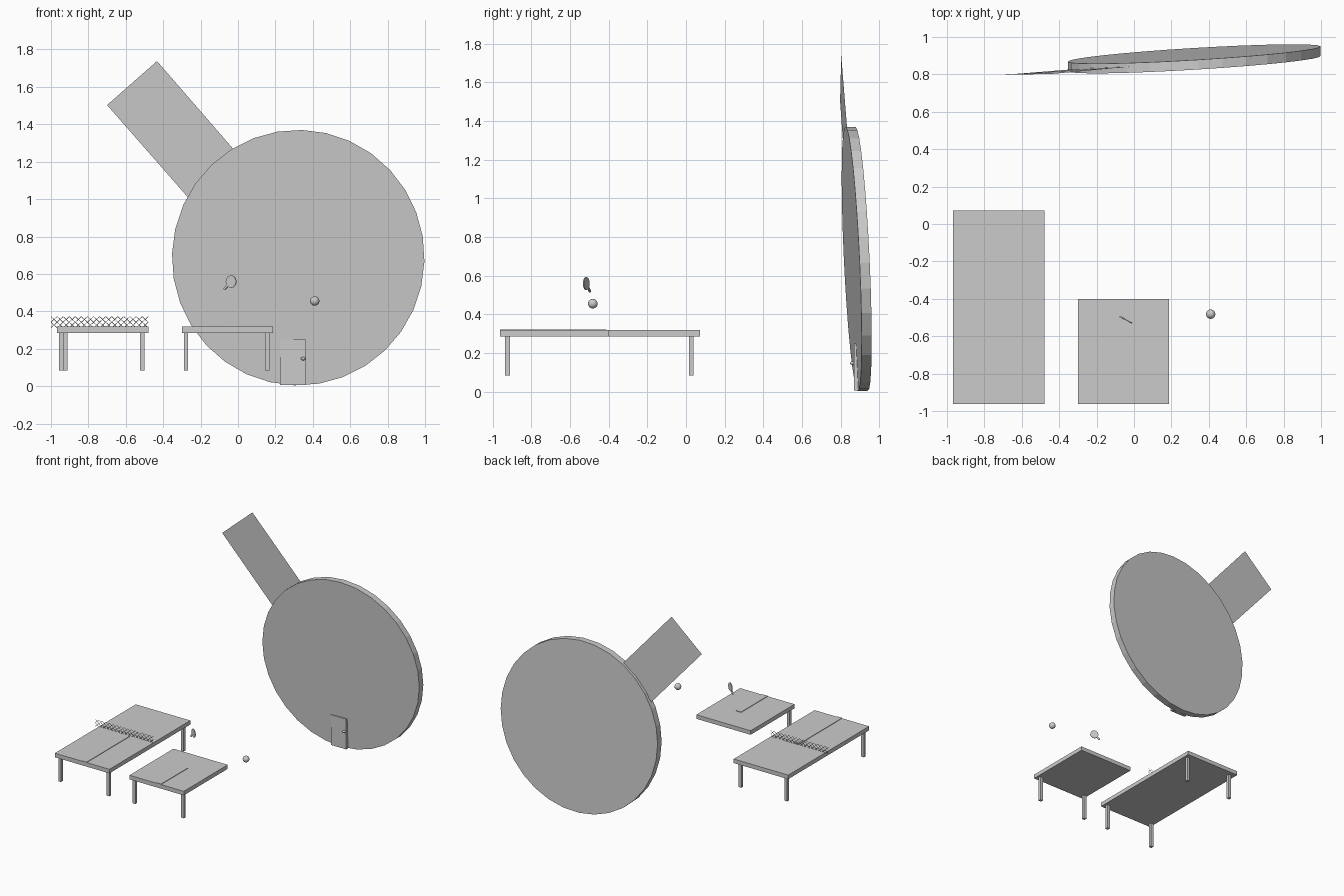
import bpy, bmesh, math
from mathutils import Vector, Matrix

if "Cube" in bpy.data.objects:
    bpy.data.objects.remove(bpy.data.objects["Cube"])


def mesh_object(name, verts, faces):
    me = bpy.data.meshes.new(name)
    me.from_pydata(verts, [], faces)
    bm = bmesh.new()
    bm.from_mesh(me)
    bmesh.ops.recalc_face_normals(bm, faces=bm.faces)
    bm.to_mesh(me)
    bm.free()
    ob = bpy.data.objects.new(name, me)
    bpy.context.collection.objects.link(ob)
    return ob


def box(name, lo, hi):
    v = [(x, y, z) for x in (lo[0], hi[0]) for y in (lo[1], hi[1]) for z in (lo[2], hi[2])]
    f = [(0, 1, 3, 2), (4, 6, 7, 5), (0, 4, 5, 1), (2, 3, 7, 6), (0, 2, 6, 4), (1, 5, 7, 3)]
    return mesh_object(name, v, f)


def prism(name, front, back):
    n = len(front)
    faces = [tuple(range(n)), tuple(range(n, 2 * n))]
    faces += [(i, (i + 1) % n, n + (i + 1) % n, n + i) for i in range(n)]
    return mesh_object(name, front + back, faces)


def ball(name, loc, size, segs=16, rings=10):
    bpy.ops.mesh.primitive_uv_sphere_add(segments=segs, ring_count=rings, radius=1, location=loc)
    ob = bpy.context.object
    ob.name = name
    ob.scale = size
    bpy.ops.object.shade_smooth()
    return ob


def table(name, x0, x1, y0, y1, legs, line_x, line_end):
    box(name + "_top", (x0, y0, 0.285), (x1, y1, 0.318))
    for i, (x, y) in enumerate(legs):
        box(f"{name}_leg_{i}", (x - .012, y - .012, 0.083), (x + .012, y + .012, 0.287))
    # raised centre line
    box(name + "_centre_line", (line_x - .022, y0, 0.316), (line_x + .022, line_end, 0.322))


# full table with four legs, half table with only the front pair
table("long_table", -.968, -.479, -.963, .073,
      [(-.945, -.923), (-.923, .027), (-.511, -.923), (-.511, .027)], -.705, -.41)
table("half_table", -.299, .188, -.963, -.40,
      [(-.278, -.923), (.157, -.923)], -.038, -.62)

# net: two rows of crossed thin cords
v, f = [], []
x0, x1, z0, z1, cols, rows, w = -1.0, -.48, .312, .372, 16, 2, .0016
dx, dz = (x1 - x0) / cols, (z1 - z0) / rows
for c in range(cols):
    for r in range(rows):
        for s in (0, 1):
            a = Vector((x0 + dx * c, -.40, z0 + dz * (r + s)))
            b = Vector((x0 + dx * (c + 1), -.40, z0 + dz * (r + 1 - s)))
            d = (b - a).normalized()
            p = Vector((-d.z, 0, d.x)) * w
            k = len(v)
            v += [a - p, b - p, b + p, a + p]
            f.append((k, k + 1, k + 2, k + 3))
mesh_object("net", v, f)

# giant racket blade: leaning 32-sided disc
A, B = .06, -.047


def lean(x, z):
    return A * (x - .322) + B * (z - .687)


def rim(y):
    pts = []
    for i in range(32):
        t = math.radians(88.3 + 11.25 * i)
        x, z = .322 + .675 * math.cos(t), .687 + .683 * math.sin(t)
        pts.append((x, y + lean(x, z), z))
    return pts


prism("giant_blade", rim(.857), rim(.909))

# giant racket handle: single thin sheet running into the blade
mesh_object("giant_handle",
            [(-.70, .797, 1.503), (-.433, .803, 1.738), (-.025, .841, 1.268), (-.268, .832, 1.01)],
            [(0, 1, 2, 3)])

# door in the blade
box("door", (.225, .868, .005), (.363, .892, .25))
ball("door_knob", (.348, .86, .147), (.013, .012, .009), 12, 8)

# small racket: blade and handle share one tilted plane
u = Vector((.88, -.48, 0))
n = Vector((.48, .88, 0)) * .003
c = Vector((-.037, -.516, .559))
up = Vector((0, 0, 1))


def plane_pts(pts, off):
    return [c + u * a + up * b + n * off for a, b in pts]


circle = [(.031 * math.cos(math.tau * i / 24), .033 * math.sin(math.tau * i / 24)) for i in range(24)]
grip = [(-.025, -.017), (-.046, -.038), (-.038, -.046), (-.017, -.025)]
for nm, pts, t in (("small_blade", circle, 1), ("small_grip", grip, 1.4)):
    prism(nm, plane_pts(pts, -t), plane_pts(pts, t))

# ball
ball("ball", (.41, -.482, .455), (.025, .025, .025), 24, 14)
